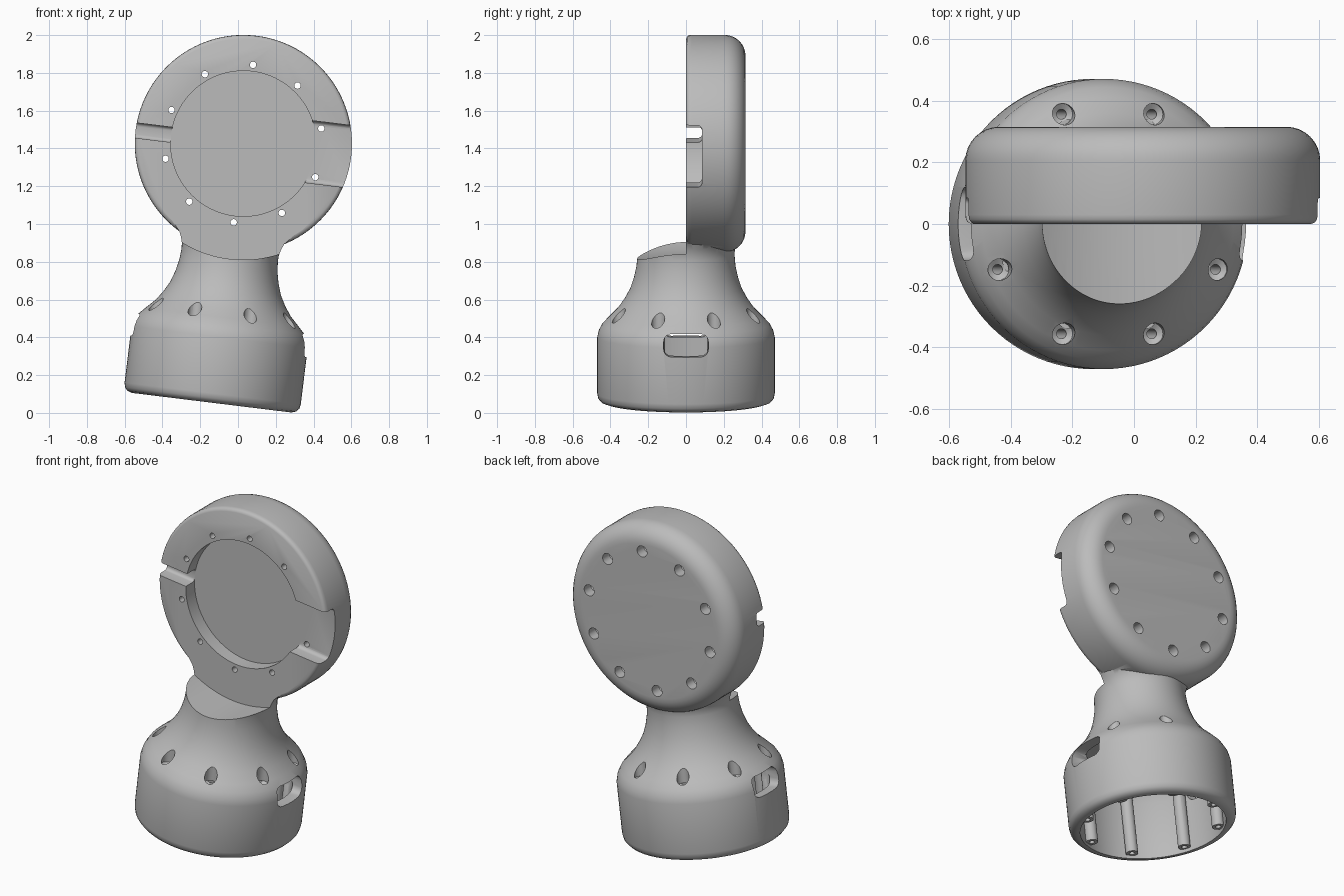
import bpy, bmesh, math
from mathutils import Matrix

cube = bpy.data.objects.get("Cube")
if cube:
    bpy.data.objects.remove(cube, do_unlink=True)

HUB = 1.382          # height of the head centre along the body axis
TO_Y = Matrix.Translation((0, 0, HUB)) @ Matrix.Rotation(-math.pi / 2, 4, 'X')


def loft(bm, rings, segs=96, matrix=Matrix()):
    """Stack rings of (radius, height) or (half width, half depth, height, squareness)."""
    loops = []
    for ring in rings:
        a, b, h, n = ring if len(ring) == 4 else (ring[0], ring[0], ring[1], 2)
        loop = []
        for i in range(segs):
            t = math.tau * i / segs
            c, s = math.cos(t), math.sin(t)
            x = math.copysign(a * abs(c) ** (2 / n), c)
            y = math.copysign(b * abs(s) ** (2 / n), s)
            loop.append(bm.verts.new(matrix @ Matrix.Translation((x, y, h)).translation))
        loops.append(loop)
    for low, high in zip(loops, loops[1:]):
        for i in range(segs):
            j = (i + 1) % segs
            bm.faces.new((low[i], low[j], high[j], high[i]))
    bm.faces.new(loops[0][::-1])
    bm.faces.new(loops[-1])


def rounded_box(bm, low, high, radius):
    size = [h - l for l, h in zip(low, high)]
    mid = [(h + l) / 2 for l, h in zip(low, high)]
    part = bmesh.new()
    bmesh.ops.create_cube(part, size=1, matrix=Matrix.Translation(mid) @ Matrix.Diagonal((*size, 1)))
    bmesh.ops.bevel(part, geom=part.edges[:], offset=radius, segments=4, profile=0.5, affect='EDGES')
    temp = bpy.data.meshes.new("temp")
    part.to_mesh(temp)
    part.free()
    bm.from_mesh(temp)
    bpy.data.meshes.remove(temp)


def make(name, build):
    bm = bmesh.new()
    build(bm)
    bmesh.ops.recalc_face_normals(bm, faces=bm.faces[:])
    mesh = bpy.data.meshes.new(name)
    bm.to_mesh(mesh)
    bm.free()
    obj = bpy.data.objects.new(name, mesh)
    bpy.context.scene.collection.objects.link(obj)
    return obj


# Base bell and neck, widening into the head
def bell(bm):
    loft(bm, [(.425, 0), (.45, .008), (.465, .025), (.47, .05), (.47, .35), (.462, .385),
              (.443, .42), (.41, .455), (.36, .505), (.325, .555), (.295, .61), (.275, .67),
              (.262, .73), (.257, .79), (.259, .259, .82, 2), (.267, .266, .85, 2.1),
              (.28, .275, .88, 2.3), (.305, .288, .91, 2.5), (.335, .3, .94, 2.7),
              (.37, .31, .97, 2.8), (.38, .312, .99, 2.8)])


# Round head with a soft back rim
def head(bm):
    rings = [(.555, 0), (.567, .006), (.573, .015), (.575, .03)]
    for i in range(9):
        t = i / 8 * math.pi / 2
        rings.append((.465 + .11 * math.cos(t), .205 + .11 * math.sin(t)))
    loft(bm, rings, matrix=TO_Y)


# Curved ledge in front of the head
def ledge(bm):
    loft(bm, [(.615, -1), (.615, 0)], 128, TO_Y)


# Hollow underside, its screw columns and screw holes
def cavity(bm):
    loft(bm, [(.41, -.1), (.41, .34), (.36, .43), (.3, .44)])


def around_base(bm, rings):
    for i in range(8):
        t = math.tau * (i + .5) / 8
        spot = Matrix.Translation((.385 * math.cos(t), .385 * math.sin(t), 0))
        loft(bm, rings, 20, spot)


def columns(bm):
    around_base(bm, [(.035, .02), (.035, .42)])


def base_holes(bm):
    around_base(bm, [(.016, -.1), (.016, .42), (.035, .432), (.035, .62)])


# Side slots in the base
def base_slots(bm):
    rounded_box(bm, (.3, -.118, .3), (.7, .118, .42), .04)
    rounded_box(bm, (-.7, -.118, .3), (-.3, .118, .42), .04)


# Head pocket, cable slots and screw holes
def pocket(bm):
    loft(bm, [(.385, -.2), (.385, .085)], matrix=TO_Y)


def head_slots(bm):
    rounded_box(bm, (.25, -.2, HUB - .165), (.8, .085, HUB + .165), .025)
    rounded_box(bm, (-.8, -.2, HUB - .04), (-.3, .085, HUB + .04), .02)


def head_holes(bm):
    for i in range(10):
        t = math.pi / 2 + math.tau * i / 10
        spot = TO_Y @ Matrix.Translation((.42 * math.cos(t), .42 * math.sin(t), 0))
        loft(bm, [(.017, -.1), (.017, .235), (.034, .25), (.034, .5)], 20, spot)


body = make("tilted_housing", bell)
helpers = []
for name, build, operation in [
        ("ledge_cutter", ledge, 'DIFFERENCE'), ("head_disc", head, 'UNION'),
        ("pocket_cutter", pocket, 'DIFFERENCE'), ("head_slot_cutter", head_slots, 'DIFFERENCE'),
        ("head_hole_cutter", head_holes, 'DIFFERENCE'), ("cavity_cutter", cavity, 'DIFFERENCE'),
        ("screw_columns", columns, 'UNION'), ("base_hole_cutter", base_holes, 'DIFFERENCE'),
        ("base_slot_cutter", base_slots, 'DIFFERENCE')]:
    helper = make(name, build)
    helper.hide_render = True
    helpers.append(helper)
    mod = body.modifiers.new(name, 'BOOLEAN')
    mod.operation = operation
    mod.solver = 'EXACT'
    mod.object = helper

# Bake the cuts and drop the helpers
bpy.context.view_layer.update()
baked = bpy.data.meshes.new_from_object(body.evaluated_get(bpy.context.evaluated_depsgraph_get()))
body.modifiers.clear()
body.data = baked
for helper in helpers:
    bpy.data.objects.remove(helper, do_unlink=True)

# Grey plastic
grey = bpy.data.materials.new("grey_plastic")
grey.use_nodes = True
colour = (.5, .5, .5, 1)
grey.diffuse_color = colour
grey.node_tree.nodes["Principled BSDF"].inputs["Base Color"].default_value = colour
body.data.materials.clear()
body.data.materials.append(grey)

# Lean the whole piece sideways and stand it on the ground
body.rotation_euler = (0, math.radians(7), 0)
body.location = (-.14, 0, .054)
for obj in bpy.context.selected_objects:
    obj.select_set(False)
body.select_set(True)
bpy.context.view_layer.objects.active = body
bpy.ops.object.shade_smooth_by_angle(angle=math.radians(35))
